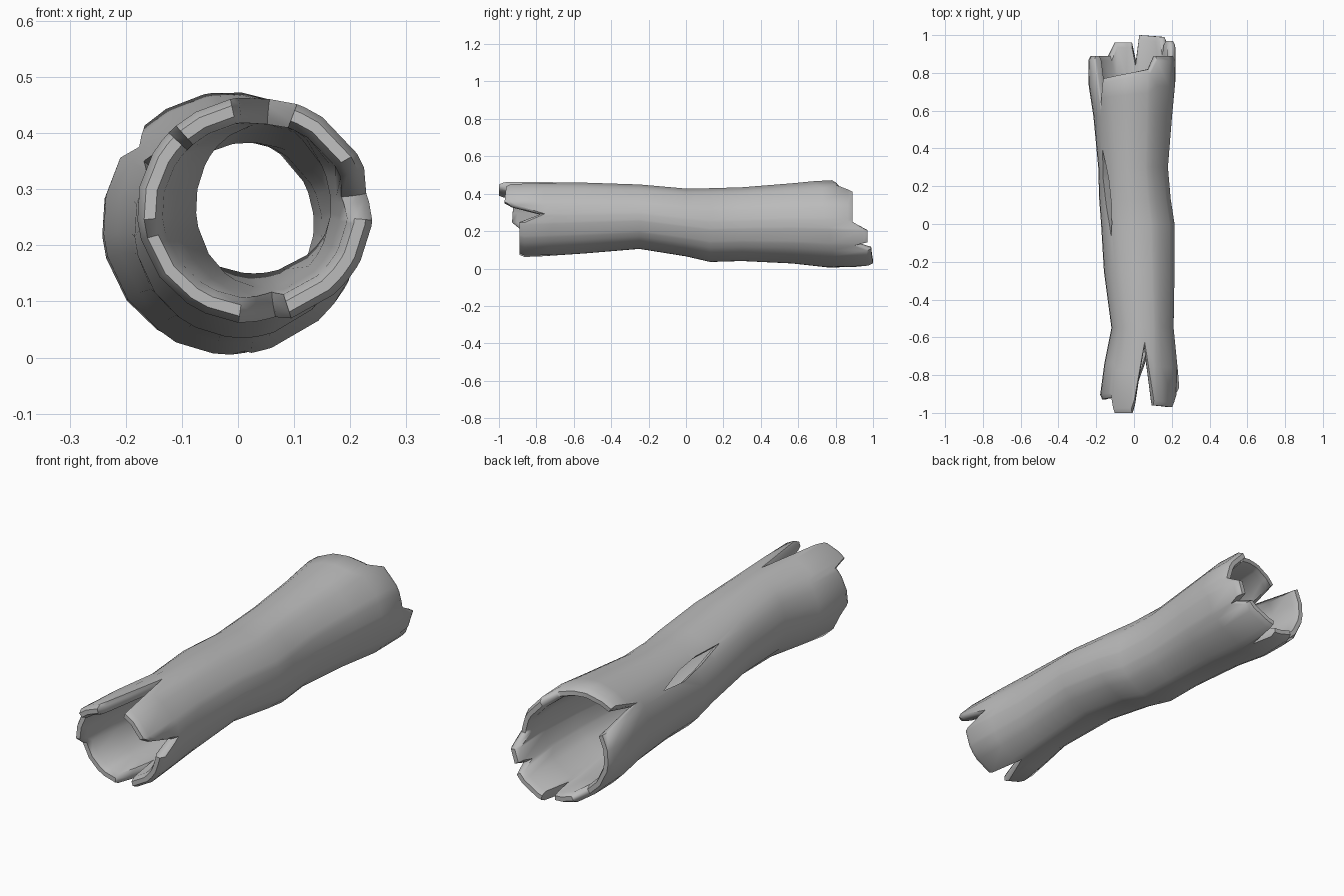
import bpy, bmesh
from math import cos, sin, radians, degrees
from mathutils import Vector

cube = bpy.data.objects.get("Cube")
if cube:
    bpy.data.objects.remove(cube)

bark = bpy.data.materials.new("plain grey")
bark.use_nodes = True
GREY = (0.5, 0.5, 0.5, 1)
bark.diffuse_color = GREY
bark.node_tree.nodes["Principled BSDF"].inputs["Base Color"].default_value = GREY

# Cross-sections along the log: y, left x, right x, bottom z, top z
SECTIONS = [
    (-1.0, -.18, .24, .06, .465), (-.85, -.18, .24, .06, .465),
    (-.55, -.12, .21, .08, .46), (-.25, -.16, .215, .105, .45),
    (0, -.175, .215, .065, .428), (.13, -.185, .195, .035, .43),
    (.3, -.19, .18, .04, .435), (.5, -.205, .195, .035, .45),
    (.76, -.245, .22, .005, .475), (1.0, -.24, .22, .012, .45)]

# Splintered ends: angle round the log, y reached there
FRONT = [(8, -.78), (22, -.93), (30, -.97), (69, -.96), (85, -.65), (98, -.96),
         (102, -1), (132, -1), (137, -.92), (185, -.93), (195, -.89), (262, -.89),
         (279, -.72), (288, -.89), (355, -.89)]
BACK = [(4, .89), (55, .89), (65, .82), (132, .77), (142, .63), (150, .89),
        (235, .89), (245, .96), (270, .96), (276, .86), (281, 1), (322, .99),
        (330, .92), (334, .97), (352, .97)]


def lerp(a, b, t):
    return a + (b - a) * t


def section(y):
    """Interpolated cross-section at y."""
    for a, b in zip(SECTIONS, SECTIONS[1:]):
        if y <= b[0]:
            t = (y - a[0]) / (b[0] - a[0])
            return [lerp(p, q, t) for p, q in zip(a[1:], b[1:])]
    return SECTIONS[-1][1:]


def end_at(table, ang):
    """Interpolated end position at an angle, wrapping round."""
    pts = [(table[-1][0] - 360, table[-1][1])] + table + [(table[0][0] + 360, table[0][1])]
    for a, b in zip(pts, pts[1:]):
        if a[0] <= ang <= b[0]:
            return lerp(a[1], b[1], (ang - a[0]) / (b[0] - a[0]))


def point(ang, y, inset):
    left, right, low, high = section(y)
    c, s = cos(radians(ang)), sin(radians(ang))
    return Vector(((left + right) / 2 + c * ((right - left) / 2 - inset), y,
                   (low + high) / 2 + s * ((high - low) / 2 - inset)))


# Columns follow the splinters, with regular ones filling the gaps
angles = sorted({a for a, _ in FRONT + BACK})
for a in range(0, 360, 24):
    if all(abs(a - b) > 7 for b in angles):
        angles.append(a)
angles.sort()

# Hollow shell: each column runs up the outside and back down the inside
bm = bmesh.new()
MIDDLE = [-.55, -.25, 0, .13, .3, .57]
columns = []
for ang in angles:
    f, b = end_at(FRONT, ang), end_at(BACK, ang)
    rows = [f, f + .025, lerp(f, -.55, .5)] + MIDDLE + [lerp(b, .57, .5), b - .025, b]
    outer = [point(ang, y, .012 if y in (f, b) else 0) for y in rows]
    inner = [point(ang, y, .032 if y in (f, b) else .045) for y in reversed(rows)]
    columns.append([bm.verts.new(p) for p in outer + inner])
for i, col in enumerate(columns):
    nxt = columns[(i + 1) % len(columns)]
    for j in range(len(col)):
        k = (j + 1) % len(col)
        bm.faces.new((col[j], nxt[j], nxt[k], col[k]))
bmesh.ops.recalc_face_normals(bm, faces=bm.faces)


def make_object(name, mesh_data):
    mesh = bpy.data.meshes.new(name)
    mesh_data.to_mesh(mesh)
    mesh_data.free()
    mesh.materials.append(bark)
    obj = bpy.data.objects.new(name, mesh)
    bpy.context.collection.objects.link(obj)
    return obj


log = make_object("hollow_log", bm)

# Lens-shaped cutter for the crack in the side
bm = bmesh.new()
out = Vector((cos(radians(138)), 0, sin(radians(138))))
side = Vector((out.z, 0, -out.x))
mid = Vector((-.01, 0, .235))
outline = [(-.07, .03), (.1, .035), (.24, .02), (.4, -.02), (.25, -.03), (.1, -.008)]
layers = [[bm.verts.new(mid + out * d + side * w + Vector((0, y, 0))) for y, w in outline]
          for d in (.08, .3)]
bm.faces.new(layers[0])
bm.faces.new(layers[1])
for i in range(len(outline)):
    k = (i + 1) % len(outline)
    bm.faces.new((layers[0][i], layers[0][k], layers[1][k], layers[1][i]))
bmesh.ops.recalc_face_normals(bm, faces=bm.faces)
cutter = make_object("crack_cutter", bm)
cutter.hide_render = True

# Cut the crack, then smooth the log
bpy.ops.object.select_all(action='DESELECT')
log.select_set(True)
bpy.context.view_layer.objects.active = log
cut = log.modifiers.new("crack", 'BOOLEAN')
cut.operation = 'DIFFERENCE'
cut.solver = 'EXACT'
cut.object = cutter
bpy.ops.object.modifier_apply(modifier=cut.name)
bpy.data.objects.remove(cutter)
bpy.ops.object.shade_smooth_by_angle(angle=radians(50))
